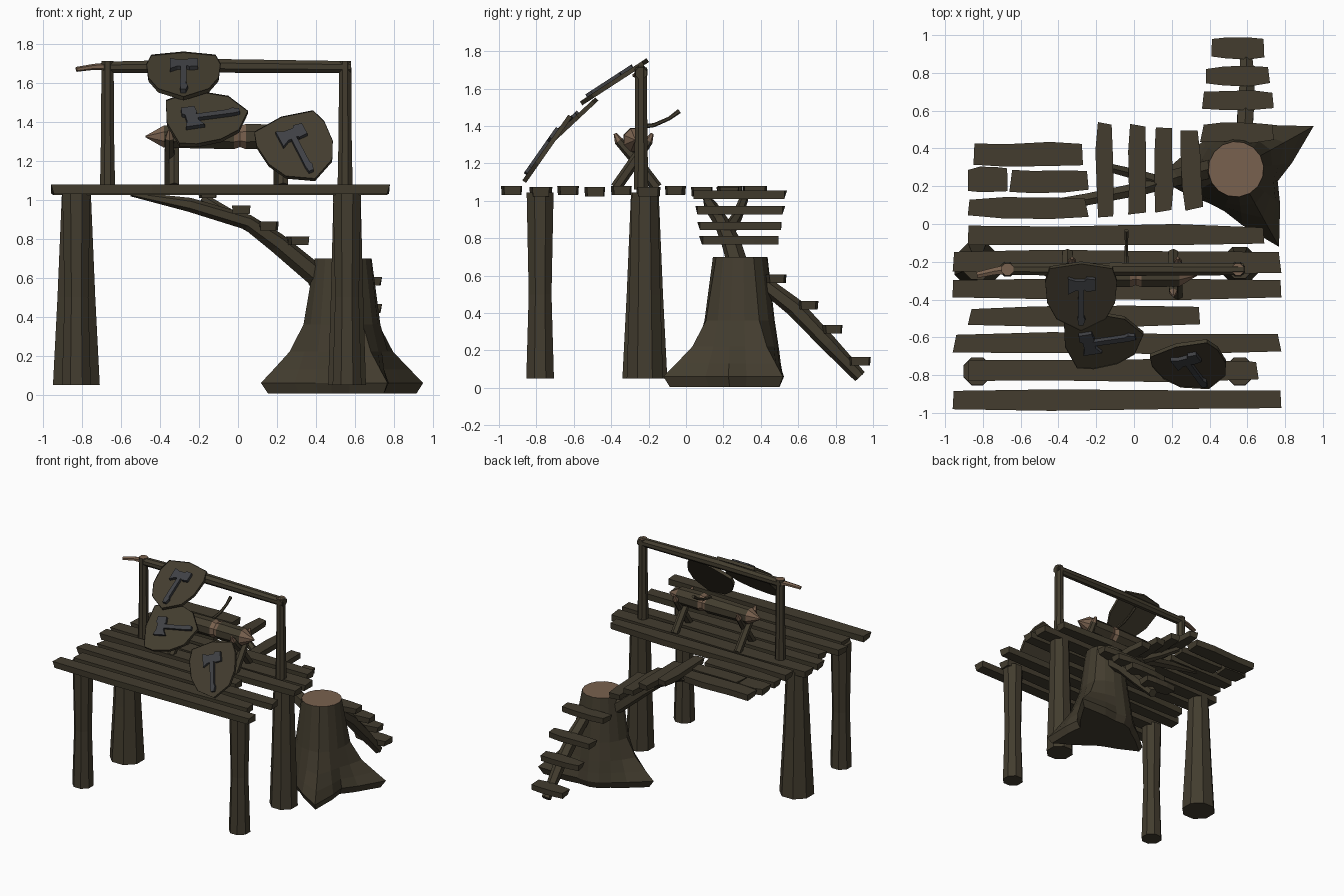
import bpy, bmesh, math, random
from mathutils import Vector, Matrix

if "Cube" in bpy.data.objects:
    bpy.data.objects.remove(bpy.data.objects["Cube"])

random.seed(4)


def material(name, rgb):
    m = bpy.data.materials.new(name)
    m.diffuse_color = (*rgb, 1)
    m.use_nodes = True
    m.node_tree.nodes["Principled BSDF"].inputs["Base Color"].default_value = m.diffuse_color
    return m


BARK = material("dark wood", (0.056, 0.046, 0.028))
CUT = material("cut wood", (0.19, 0.12, 0.077))
METAL = material("dark metal", (0.05, 0.052, 0.058))


def finish(name, bm, mats=(BARK, CUT)):
    bmesh.ops.recalc_face_normals(bm, faces=bm.faces)
    me = bpy.data.meshes.new(name)
    bm.to_mesh(me)
    bm.free()
    for m in mats:
        me.materials.append(m)
    ob = bpy.data.objects.new(name, me)
    bpy.context.collection.objects.link(ob)
    return ob


def tube(name, pts, radii, sides=8, light=(), caps=(0, 0), flat=1.0):
    """Faceted limb lofted along points; 'light' lists the cut-wood segments."""
    bm = bmesh.new()
    pts = [Vector(p) for p in pts]
    rings = []
    for i, p in enumerate(pts):
        d = (pts[min(i + 1, len(pts) - 1)] - pts[max(i - 1, 0)]).normalized()
        ref = Vector((0, 0, 1)) if abs(d.z) < 0.9 else Vector((0, 1, 0))
        a = d.cross(ref).normalized()
        b = a.cross(d)
        ring = []
        for k in range(sides):
            t = 2 * math.pi * (k + 0.5) / sides
            ring.append(bm.verts.new(p + radii[i] * (a * math.cos(t) + b * math.sin(t) * flat)))
        rings.append(ring)
    for i in range(len(rings) - 1):
        for k in range(sides):
            j = (k + 1) % sides
            f = bm.faces.new((rings[i][k], rings[i][j], rings[i + 1][j], rings[i + 1][k]))
            f.material_index = 1 if i in light else 0
    bm.faces.new(rings[0]).material_index = caps[0]
    bm.faces.new(rings[-1]).material_index = caps[1]
    return finish(name, bm)


def plank(name, x0, x1, y0, y1, top, thick=0.05, along_y=False, skew=0.0):
    """Rough-hewn board with uneven edges and slanted ends."""
    bm = bmesh.new()
    if along_y:
        x0, x1, y0, y1 = y0, y1, x0, x1
    rings = []
    for i, t in enumerate((0, 0.3, 0.7, 1)):
        cut = random.uniform(0, 0.022)
        lo, hi = y0 + random.uniform(0, 0.014), y1 - random.uniform(0, 0.014)
        if i in (0, 3):
            lo += 0.008
            hi -= 0.008
        else:
            cut = 0
        s = skew * (t - 0.5)
        x = x0 + (x1 - x0) * t
        sg = 1 if i == 0 else -1
        ring = [(x, lo + s, top), (x + sg * cut, hi + s, top),
                (x + sg * cut, hi + s - 0.004, top - thick), (x + sg * 0.015 * (i in (0, 3)), lo + s + 0.004, top - thick)]
        rings.append([bm.verts.new((c[1], c[0], c[2]) if along_y else c) for c in ring])
    for a, b in zip(rings, rings[1:]):
        for k in range(4):
            bm.faces.new((a[k], a[(k + 1) % 4], b[(k + 1) % 4], b[k]))
    bm.faces.new(rings[0])
    bm.faces.new(rings[-1])
    return finish(name, bm)


# Deck boards
deck = [(-0.96, 0.78, -0.99, -0.87), (-0.88, 0.66, -0.84, -0.71), (-0.96, 0.78, -0.69, -0.57),
        (-0.88, 0.35, -0.55, -0.43), (-0.96, 0.78, -0.405, -0.285), (-0.96, 0.78, -0.27, -0.135),
        (-0.88, 0.69, -0.125, 0.0), (-0.88, -0.24, 0.025, 0.145), (-0.88, -0.67, 0.165, 0.305),
        (-0.66, -0.24, 0.16, 0.295), (-0.85, -0.27, 0.3, 0.435)]
for i, d in enumerate(deck):
    plank(f"deck_board_{i}", *d, 1.08 - 0.006 * (i % 2))

# Tree trunk legs
for name, x, y, r0, r1, r2 in (("front_left_leg", -0.83, -0.78, 0.08, 0.066, 0.078),
                               ("front_right_leg", 0.56, -0.78, 0.08, 0.066, 0.078),
                               ("back_left_leg", -0.83, -0.22, 0.13, 0.105, 0.08),
                               ("back_right_leg", 0.56, -0.22, 0.105, 0.09, 0.075)):
    tube(name, [(x, y, 0.05), (x, y, 0.5), (x, y, 1.045)], (r0, r1, r2))

# Frame posts and crossbar, with a splintered end
for name, x in (("left_post", -0.67), ("right_post", 0.55)):
    tube(name, [(x, -0.24, 1.06), (x, -0.24, 1.35), (x, -0.24, 1.712)], (0.042, 0.036, 0.034), caps=(0, 1))
tube("crossbar", [(-0.69, -0.24, 1.68), (-0.1, -0.24, 1.688), (0.58, -0.24, 1.682)], (0.032, 0.038, 0.033), caps=(1, 0))
tube("crossbar_splinter", [(-0.67, -0.24, 1.685), (-0.74, -0.25, 1.683), (-0.83, -0.27, 1.67)],
     (0.028, 0.022, 0.018), 6, (0, 1), (1, 1), 0.7)

# Sharpened log on crossed trestles
tube("sharpened_log",
     [(x, -0.27, 1.325) for x in (-0.475, -0.38, -0.02, 0.01, 0.04, 0.24, 0.335)],
     (0.004, 0.062, 0.07, 0.058, 0.07, 0.066, 0.004), 8, (0, 2, 3, 5))
for i, x in enumerate((-0.34, 0.22)):
    for s in (-1, 1):
        tube(f"trestle_leg_{i}_{s}", [(x + s * 0.012, -0.265 - s * 0.11, 1.07), (x + s * 0.012, -0.27, 1.22),
                                      (x + s * 0.012, -0.28 + s * 0.08, 1.32), (x + s * 0.012, -0.28 + s * 0.1, 1.36)],
             (0.03, 0.03, 0.024, 0.008), 6, (2,), (0, 1))

# Axe stuck in the log
tube("axe_handle", [(-0.04, -0.25, 1.395), (-0.04, -0.17, 1.405), (-0.04, -0.09, 1.44), (-0.04, -0.035, 1.48)],
     (0.013, 0.011, 0.01, 0.013), 6)

# Stairs: boards, forked beam, lower beam
for i, (x0, x1, y0, y1, z, s) in enumerate(((-0.21, -0.1, 0.035, 0.54, 1.055, 0), (-0.04, 0.075, 0.05, 0.53, 0.972, 0),
                                            (0.095, 0.21, 0.06, 0.51, 0.888, 0), (0.24, 0.36, 0.07, 0.495, 0.812, -0.03))):
    plank(f"upper_step_{i}", x0, x1, y0, y1, z, 0.045, True, s)
for i, (x0, x1, y0, y1, z) in enumerate(((0.35, 0.74, 0.425, 0.545, 0.605), (0.36, 0.74, 0.595, 0.71, 0.465),
                                         (0.38, 0.72, 0.725, 0.84, 0.335), (0.41, 0.69, 0.87, 1.0, 0.165))):
    plank(f"lower_step_{i}", x0, x1, y0, y1, z, 0.045)
tube("upper_stair_beam", [(-0.55, 0.1, 1.03), (-0.25, 0.13, 0.975), (0.05, 0.19, 0.885), (0.2, 0.24, 0.78), (0.44, 0.3, 0.58)],
     (0.012, 0.036, 0.04, 0.052, 0.058), 6)
tube("upper_stair_branch", [(0.14, 0.22, 0.83), (-0.02, 0.27, 0.91), (-0.18, 0.31, 1.01)], (0.04, 0.03, 0.024), 6)
tube("lower_stair_beam", [(0.58, 0.36, 0.6), (0.59, 0.58, 0.43), (0.6, 0.76, 0.24), (0.59, 0.93, 0.06)],
     (0.04, 0.05, 0.045, 0.035), 6)

# Stump with three roots, pale cut top inside a bark rim
bm = bmesh.new()
N = 16
roots = {0: 0.47, 7: 0.425, 12: 0.47}
levels = [(0.005, 0.20, 0.94), (0.06, 0.225, 1.0), (0.13, 0.215, 0.72), (0.22, 0.205, 0.36),
          (0.36, 0.185, 0.1), (0.70, 0.147, 0.0)]
rings = []
for z, r, k in levels:
    ring = []
    for i in range(N):
        t = math.radians(29 + 360 * i / N)
        ext = 0
        for ri, length in roots.items():
            gap = min((i - ri) % N, (ri - i) % N)
            ext = max(ext, (length - 0.225) * (1, 0.3, 0.02)[min(gap, 2)])
        rad = r + ext * k
        ring.append(bm.verts.new((0.54 + rad * math.cos(t), 0.29 + rad * math.sin(t), z)))
    rings.append(ring)
for a, b in zip(rings, rings[1:]):
    for i in range(N):
        bm.faces.new((a[i], a[(i + 1) % N], b[(i + 1) % N], b[i]))
bm.faces.new(rings[0])
top = bm.faces.new(rings[-1])
bmesh.ops.inset_region(bm, faces=[top], thickness=0.014)
top.material_index = 1
finish("stump", bm)


# Shields with a sunken field and a metal hammer emblem
def prism(bm, outline, z0, z1):
    lo = [bm.verts.new((x, y, z0)) for x, y in outline]
    hi = [bm.verts.new((x, y, z1)) for x, y in outline]
    n = len(lo)
    for i in range(n):
        bm.faces.new((lo[i], lo[(i + 1) % n], hi[(i + 1) % n], hi[i]))
    bm.faces.new(lo[::-1])
    return bm.faces.new(hi)


half = [(0, 0.215), (0.165, 0.185), (0.19, 0.1), (0.18, -0.03), (0.13, -0.135), (0, -0.21)]
shield_outline = half + [(-x, y) for x, y in half[-2:0:-1]]
hammer = [(-0.07, 0.13), (-0.03, 0.115), (0.02, 0.115), (0.03, 0.13), (0.075, 0.125), (0.075, 0.055), (0.03, 0.05),
          (0.016, 0.06), (0.014, -0.11), (0.022, -0.13), (0.012, -0.165), (-0.014, -0.165), (-0.018, -0.13),
          (-0.014, 0.055), (-0.03, 0.055), (-0.07, 0.03)]
for i, (loc, tilt, roll) in enumerate((((-0.28, -0.385, 1.635), 33, 0),
                                       ((-0.155, -0.61, 1.42), 43, 102),
                                       ((0.31, -0.755, 1.26), 55, 24))):
    mat = Matrix.Translation(loc) @ Matrix.Rotation(math.radians(tilt), 4, 'X') @ Matrix.Rotation(math.radians(roll), 4, 'Z')
    bm = bmesh.new()
    face = prism(bm, shield_outline, -0.012, 0.012)
    bmesh.ops.inset_region(bm, faces=[face], thickness=0.026)
    bmesh.ops.translate(bm, verts=face.verts, vec=(0, 0, -0.007))
    finish(f"shield_{i}", bm).matrix_world = mat
    bm = bmesh.new()
    prism(bm, hammer, 0.003, 0.028)
    finish(f"shield_emblem_{i}", bm, (METAL,)).matrix_world = mat
